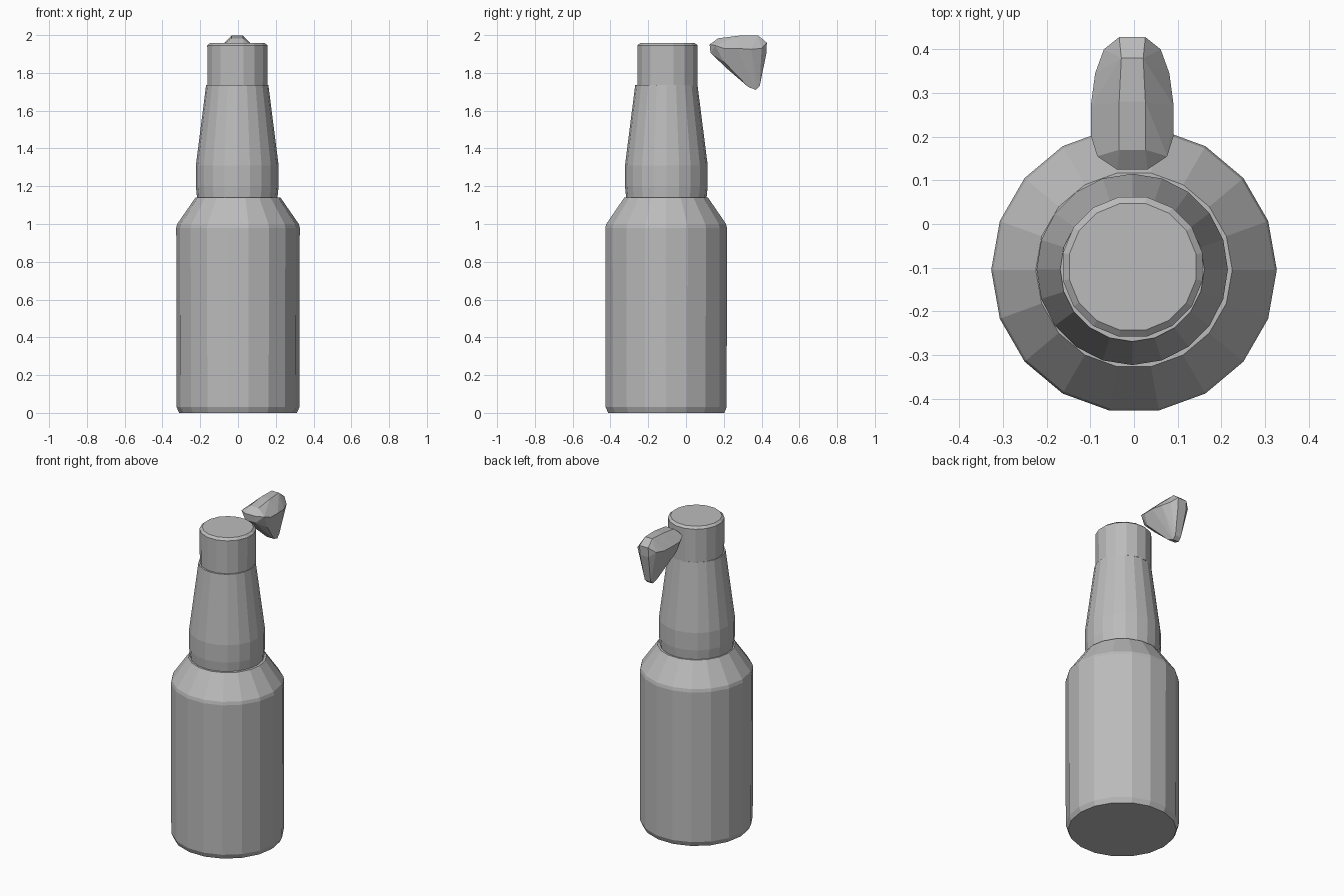
import bpy, bmesh, math
from mathutils import Vector

cube = bpy.data.objects.get("Cube")
if cube:
    bpy.data.objects.remove(cube, do_unlink=True)

grey = bpy.data.materials.new("plain_grey")
grey.use_nodes = True
colour = (0.5, 0.5, 0.5, 1)
grey.diffuse_color = colour
grey.node_tree.nodes["Principled BSDF"].inputs["Base Color"].default_value = colour


def finish(name, bm):
    bmesh.ops.recalc_face_normals(bm, faces=bm.faces[:])
    mesh = bpy.data.meshes.new(name)
    bm.to_mesh(mesh)
    bm.free()
    mesh.materials.append(grey)
    obj = bpy.data.objects.new(name, mesh)
    bpy.context.collection.objects.link(obj)
    return obj


def lathe(name, profile, centre, sides, turn=0.0):
    """Turn (radius, height) points into a faceted closed solid."""
    bm = bmesh.new()
    rings = []
    for r, z in profile:
        angles = [math.tau * (i + turn) / sides for i in range(sides)]
        rings.append([bm.verts.new((centre[0] + r * math.cos(a),
                                    centre[1] + r * math.sin(a), z)) for a in angles])
    for low, high in zip(rings, rings[1:]):
        for i in range(sides):
            j = (i + 1) % sides
            bm.faces.new((low[i], low[j], high[j], high[i]))
    bm.faces.new(rings[0])
    bm.faces.new(rings[-1])
    return finish(name, bm)


# Bottle: wide body with sloped shoulder, tapering neck, short cap
lathe("body", [(0.312, 0), (0.325, 0.03), (0.327, 0.98), (0.322, 1.0),
               (0.225, 1.14)], (0, -0.105), 18)
lathe("neck", [(0.213, 1.139), (0.219, 1.2), (0.219, 1.31), (0.165, 1.735)],
      (-0.004, -0.104), 20)
lathe("cap", [(0.161, 1.73), (0.163, 1.945), (0.148, 1.958)], (-0.003, -0.098), 16, 0.5)

# Floating wedge: half outline points (x, y, z), mirrored and wrapped
half = [(0.035, 0.125, 1.95), (0.035, 0.13, 1.905), (0.08, 0.155, 1.945),
        (0.094, 0.20, 1.93), (0.095, 0.27, 1.93), (0.085, 0.345, 1.925),
        (0.065, 0.40, 1.93), (0.03, 0.428, 1.96), (0.03, 0.425, 1.90),
        (0.03, 0.17, 1.983), (0.03, 0.28, 1.997), (0.025, 0.38, 1.999),
        (0.07, 0.20, 1.86), (0.02, 0.39, 1.73), (0.02, 0.37, 1.71),
        (0.025, 0.33, 1.725), (0.03, 0.22, 1.82)]
bm = bmesh.new()
for x, y, z in half:
    for side in (1, -1):
        bm.verts.new(Vector((side * x - 0.004, y, z)))
result = bmesh.ops.convex_hull(bm, input=bm.verts[:])
loose = [v for v in bm.verts if not v.link_faces]
bmesh.ops.delete(bm, geom=loose, context='VERTS')
finish("floating_wedge", bm)
